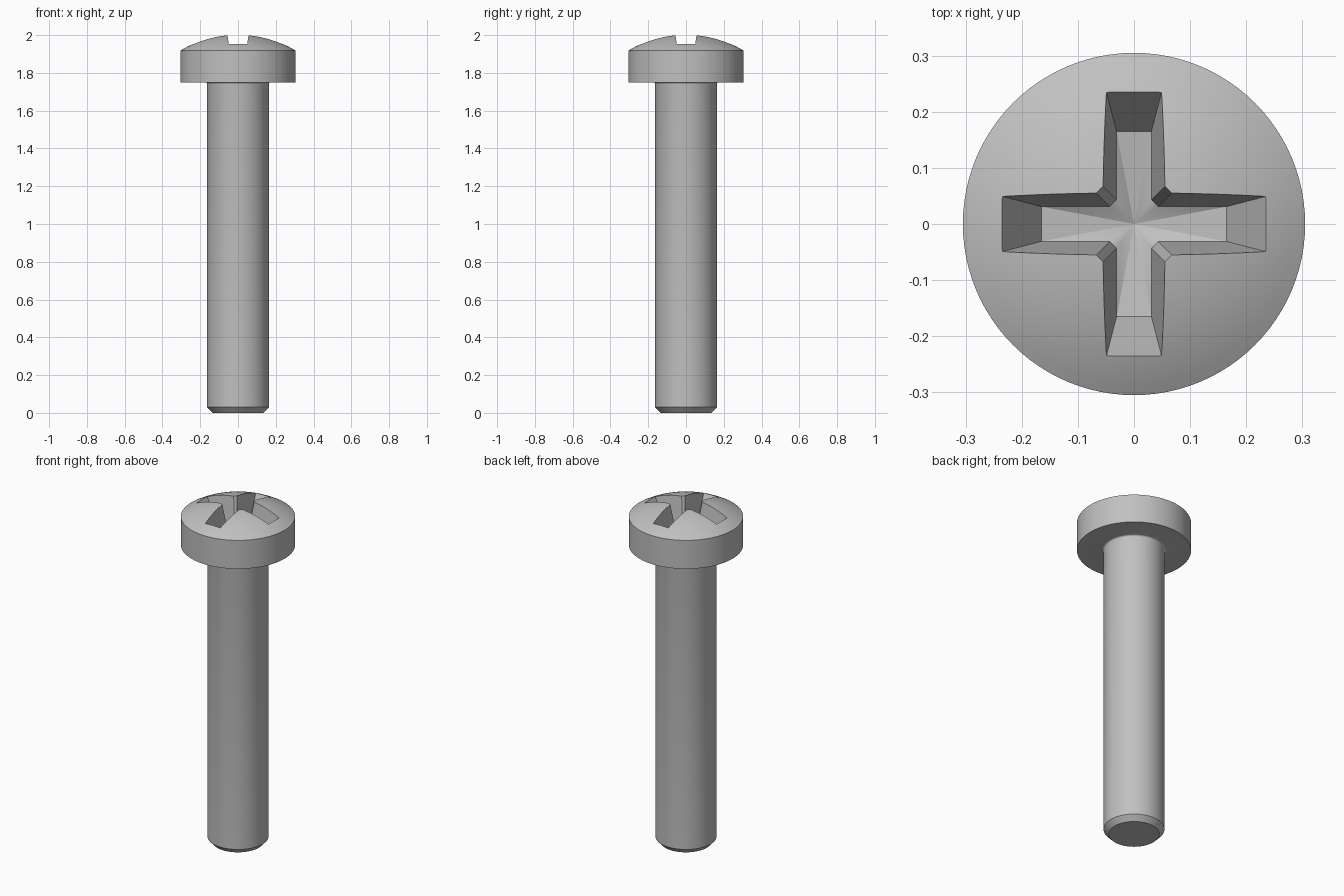
import bpy, bmesh, math
from mathutils import Vector

cube = bpy.data.objects.get("Cube")
if cube:
    bpy.data.objects.remove(cube)

# Single metal colour
steel = bpy.data.materials.new("grey steel")
steel.use_nodes = True
colour = (0.53, 0.53, 0.53, 1)
steel.diffuse_color = colour
steel.node_tree.nodes["Principled BSDF"].inputs["Base Color"].default_value = colour


def add_object(name, bm):
    bmesh.ops.recalc_face_normals(bm, faces=bm.faces)
    mesh = bpy.data.meshes.new(name)
    bm.to_mesh(mesh)
    bm.free()
    mesh.materials.append(steel)
    obj = bpy.data.objects.new(name, mesh)
    bpy.context.collection.objects.link(obj)
    return obj


# Screw profile: chamfered tip, shank, small fillet, head wall, shallow dome
SHANK, HEAD, UNDER, RIM, APEX = 0.163, 0.305, 1.75, 1.918, 2.004
FILLET = 0.01
profile = [(0, 0), (0.135, 0), (SHANK, 0.03)]
for i in range(5):
    a = math.radians(90) * i / 4
    profile.append((SHANK + FILLET * (1 - math.cos(a)),
                    UNDER - FILLET * (1 - math.sin(a))))
profile.append((HEAD, UNDER))
rise = APEX - RIM
radius = (HEAD ** 2 + rise ** 2) / (2 * rise)
sweep = math.asin(HEAD / radius)
STEPS = 14
for i in range(STEPS + 1):
    a = sweep * (1 - i / STEPS)
    profile.append((radius * math.sin(a), APEX - radius * (1 - math.cos(a))))

bm = bmesh.new()
verts = [bm.verts.new((r, 0, z)) for r, z in profile]
edges = [bm.edges.new(pair) for pair in zip(verts, verts[1:])]
bmesh.ops.spin(bm, geom=verts + edges, cent=(0, 0, 0), axis=(0, 0, 1),
               angle=math.tau, steps=96, use_merge=False)
bmesh.ops.remove_doubles(bm, verts=bm.verts, dist=1e-5)
screw = add_object("screw", bm)


# Tapered cross recess with chamfered inner corners
def cross_ring(bm, half_width, reach, z, corner=0.012):
    quarter = [(reach, -half_width), (reach, half_width),
               (half_width + corner, half_width),
               (half_width, half_width + corner)]
    ring = []
    for q in range(4):
        for x, y in quarter:
            for _ in range(q):
                x, y = -y, x
            ring.append(bm.verts.new((x, y, z)))
    return ring


FLOOR, TOP = 1.815, 2.05
height = TOP - FLOOR
bm = bmesh.new()
low = cross_ring(bm, 0.031, 0.165, FLOOR)
high = cross_ring(bm, 0.031 + 0.132 * height, 0.165 + 0.507 * height, TOP)
pit = bm.verts.new((0, 0, FLOOR - 0.02))
lid = bm.verts.new((0, 0, TOP))
for i in range(len(low)):
    j = (i + 1) % len(low)
    bm.faces.new((low[i], low[j], high[j], high[i]))
    bm.faces.new((low[j], low[i], pit))
    bm.faces.new((high[i], high[j], lid))
cutter = add_object("recess_cutter", bm)
cutter.hide_render = True

# Cut the recess and bake it into the screw
cut = screw.modifiers.new("recess", "BOOLEAN")
cut.operation = "DIFFERENCE"
cut.solver = "EXACT"
cut.object = cutter
bpy.ops.object.select_all(action="DESELECT")
bpy.context.view_layer.objects.active = screw
screw.select_set(True)
bpy.ops.object.modifier_apply(modifier=cut.name)
bpy.data.objects.remove(cutter)
bpy.ops.object.shade_smooth_by_angle(angle=math.radians(30))
